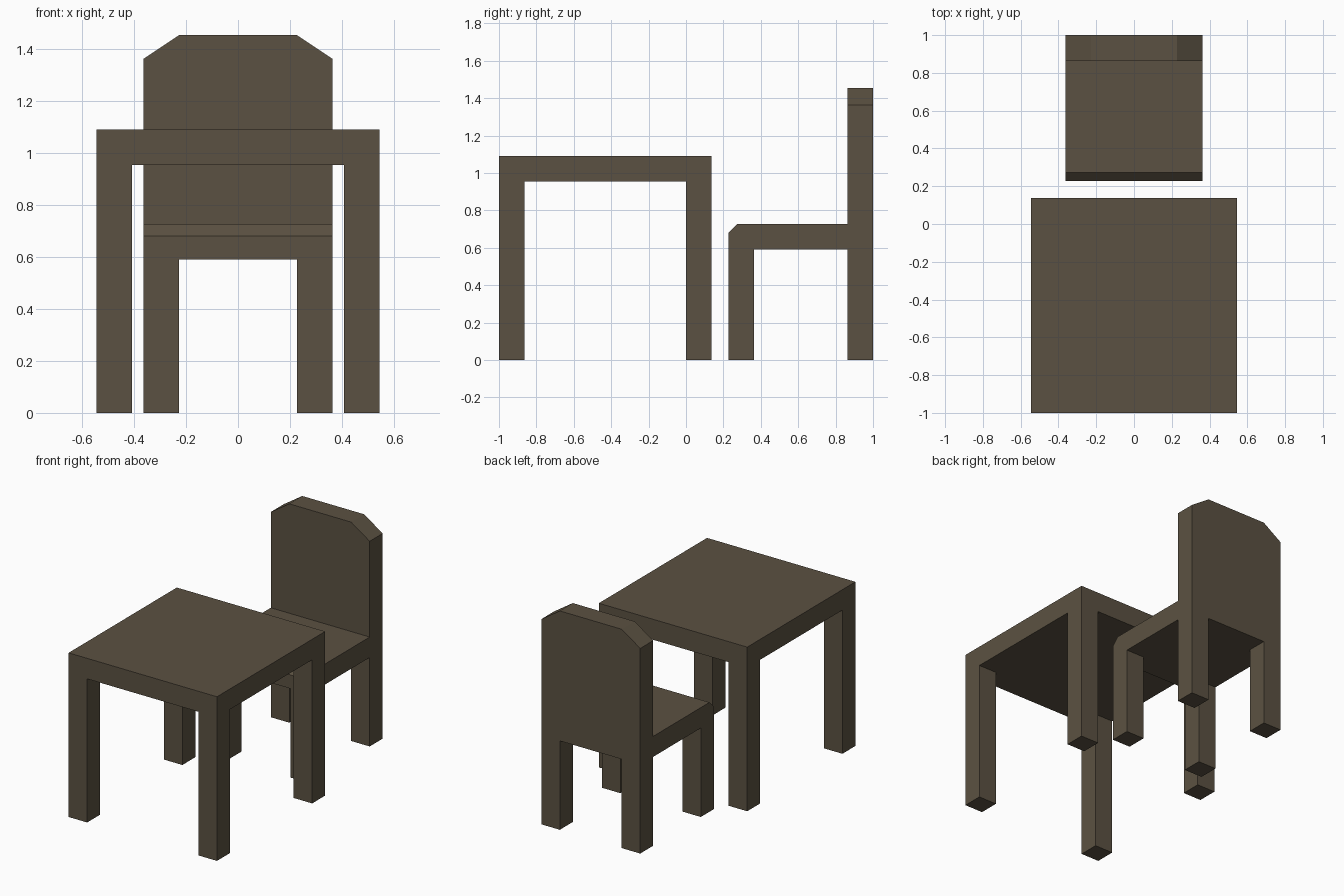
import bpy, bmesh
from mathutils import Vector

if "Cube" in bpy.data.objects:
    bpy.data.objects.remove(bpy.data.objects["Cube"])

U = 1 / 22            # design unit
LEG = 3 * U           # thickness of legs, slabs and backrest

wood = bpy.data.materials.new("dark_wood")
wood.diffuse_color = (0.105, 0.083, 0.054, 1)
wood.use_nodes = True
wood.node_tree.nodes["Principled BSDF"].inputs["Base Color"].default_value = wood.diffuse_color


def extrude(bm, faces, dz):
    """Extrude a face region vertically and return the new vertices."""
    res = bmesh.ops.extrude_face_region(bm, geom=faces)
    verts = [g for g in res["geom"] if isinstance(g, bmesh.types.BMVert)]
    bmesh.ops.translate(bm, verts=verts, vec=Vector((0, 0, dz)))
    return verts


def slab_with_legs(half_x, y0, y1, top):
    """Slab divided 3 x 3, its four corner cells pulled down to the floor as legs."""
    bm = bmesh.new()
    under = top - LEG
    xs = (-half_x, -half_x + LEG, half_x - LEG, half_x)
    ys = (y0, y0 + LEG, y1 - LEG, y1)
    grid = [[bm.verts.new((x, y, under)) for x in xs] for y in ys]
    for j in range(3):
        for i in range(3):
            bm.faces.new((grid[j][i], grid[j][i + 1], grid[j + 1][i + 1], grid[j + 1][i]))
    extrude(bm, bm.faces[:], LEG)
    bmesh.ops.recalc_face_normals(bm, faces=bm.faces[:])
    for sx in (-1, 1):
        for yc in (y0 + LEG / 2, y1 - LEG / 2):
            corner = Vector((sx * (half_x - LEG / 2), yc, under))
            face = min(bm.faces, key=lambda f: (f.calc_center_median() - corner).length)
            extrude(bm, [face], -under)
    return bm


def finish(bm, name):
    bmesh.ops.recalc_face_normals(bm, faces=bm.faces[:])
    mesh = bpy.data.meshes.new(name)
    bm.to_mesh(mesh)
    bm.free()
    mesh.materials.append(wood)
    bpy.context.collection.objects.link(bpy.data.objects.new(name, mesh))


# Table
finish(slab_with_legs(12 * U, -1, 3 * U, 24 * U), "table")

# Chair seat and legs
seat_top, front = 16 * U, 5 * U
bm = slab_with_legs(8 * U, front, 1, seat_top)

# Chair backrest: rear row of the seat raised, outer top corners lowered
rear = [f for f in bm.faces if f.calc_center_median().z > seat_top - 1e-4
        and f.calc_center_median().y > 1 - LEG]
for v in extrude(bm, rear, 16 * U):
    if abs(v.co.x) > 7 * U:
        v.co.z -= 2 * U

# Chamfer on the front edge of the seat
edge = [e for e in bm.edges if all(abs(v.co.z - seat_top) < 1e-4
        and abs(v.co.y - front) < 1e-4 for v in e.verts)]
bmesh.ops.bevel(bm, geom=edge, offset=U, segments=1, affect='EDGES')
finish(bm, "chair")
